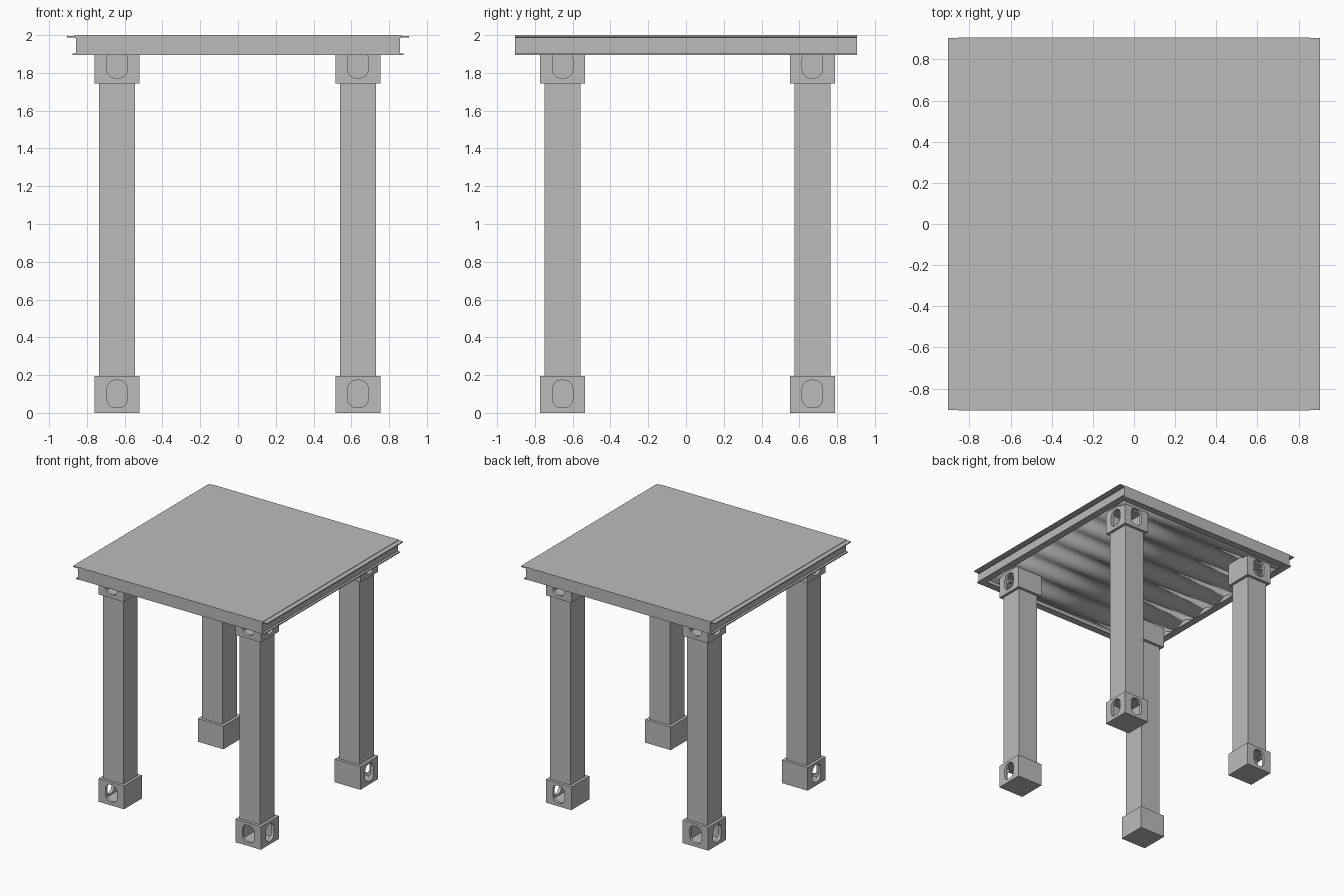
import bpy, bmesh, math
from mathutils import Vector, Matrix

if "Cube" in bpy.data.objects:
    bpy.data.objects.remove(bpy.data.objects["Cube"], do_unlink=True)

steel = bpy.data.materials.new("grey_steel")
steel.use_nodes = True
steel.diffuse_color = (0.5, 0.5, 0.5, 1)
steel.node_tree.nodes["Principled BSDF"].inputs["Base Color"].default_value = (0.5, 0.5, 0.5, 1)


def finish(name, bm):
    bmesh.ops.recalc_face_normals(bm, faces=bm.faces)
    mesh = bpy.data.meshes.new(name)
    bm.to_mesh(mesh)
    bm.free()
    obj = bpy.data.objects.new(name, mesh)
    mesh.materials.append(steel)
    bpy.context.scene.collection.objects.link(obj)
    return obj


def box(name, lo, hi):
    lo, hi = Vector(lo), Vector(hi)
    bm = bmesh.new()
    bmesh.ops.create_cube(bm, size=1)
    for v in bm.verts:
        v.co = Vector(a * b for a, b in zip(v.co, hi - lo)) + (lo + hi) / 2
    return finish(name, bm)


def prism(name, outline, depth, matrix):
    """Extrude a closed 2D outline along its normal, then place it."""
    bm = bmesh.new()
    face = bm.faces.new([bm.verts.new((u, v, 0)) for u, v in outline])
    ext = bmesh.ops.extrude_face_region(bm, geom=[face])["geom"]
    for v in ext:
        if isinstance(v, bmesh.types.BMVert):
            v.co.z += depth
    bm.transform(matrix)
    return finish(name, bm)


def rounded_rect(w, h, r, steps=5):
    pts = []
    for k, (sx, sy) in enumerate([(1, 1), (-1, 1), (-1, -1), (1, -1)]):
        for i in range(steps + 1):
            a = (k + i / steps) * math.pi / 2
            pts.append((sx * (w / 2 - r) + r * math.cos(a), sy * (h / 2 - r) + r * math.sin(a)))
    return pts


def cut(target, cutter):
    mod = target.modifiers.new("cut", "BOOLEAN")
    mod.operation = "DIFFERENCE"
    mod.solver = "EXACT"
    mod.object = cutter
    bpy.context.view_layer.objects.active = target
    bpy.ops.object.modifier_apply(modifier=mod.name)
    bpy.data.objects.remove(cutter, do_unlink=True)


# Hollow corner blocks with an oval opening in each of the two outer faces
HALF, WALL, TALL = 0.119, 0.025, 0.195
hole = rounded_rect(0.108, 0.145, 0.045)


def corner_block(name, x, y, z):
    block = box(name, (x - HALF, y - HALF, z), (x + HALF, y + HALF, z + TALL))
    inner = HALF - WALL
    cut(block, box("cavity", (x - inner, y - inner, z + 0.015),
                   (x + inner, y + inner, z + TALL - 0.015)))
    depth = HALF + 0.02
    for axis in "xy":
        sign = math.copysign(1, x if axis == "x" else y)
        out = Vector((sign, 0, 0)) if axis == "x" else Vector((0, sign, 0))
        up = Vector((0, 0, 1))
        side = up.cross(out)
        m = Matrix((side, up, out)).transposed().to_4x4()
        m.translation = Vector((x, y, z + TALL / 2 + 0.003))
        cut(block, prism("opening", hole, depth, m))


# Four posts
POST = 0.095
for y, row in ((-0.653, "front"), (0.669, "back")):
    for x, side in ((-0.64, "right"), (0.635, "left")):
        name = row + "_" + side
        box(name + "_post", (x - POST, y - POST, TALL), (x + POST, y + POST, 1.745))
        corner_block(name + "_foot_block", x, y, 0)
        corner_block(name + "_head_block", x, y, 1.745)

# Side rails: web with a wide top flange and a narrower bottom flange
for s, side in ((1, "left"), (-1, "right")):
    def rail(part, x0, x1, z0, z1):
        a, b = sorted((s * x0, s * x1))
        box(side + "_rail_" + part, (a, -0.905, z0), (b, 0.905, z1))
    rail("web", 0.845, 0.857, 1.9, 1.99)
    rail("top_flange", 0.80, 0.905, 1.988, 1.996)
    rail("bottom_flange", 0.82, 0.876, 1.895, 1.903)

# End rails
for s, end in ((1, "back"), (-1, "front")):
    a, b = sorted((s * 0.906, s * 0.89))
    box(end + "_rail", (-0.857, a, 1.897), (0.857, b, 1.998))
    a, b = sorted((s * 0.9, s * 0.85))
    box(end + "_rail_bottom_flange", (-0.845, a, 1.896), (0.845, b, 1.903))

# Flat deck on top
box("deck", (-0.865, -0.905, 1.985), (0.865, 0.905, 2.0))

# Corrugated sheet under the deck, ridges running side to side
WAVES, STEPS = 7, 84
bm = bmesh.new()
rows = []
for i in range(STEPS + 1):
    t = i / STEPS
    z = 1.945 + 0.02 * math.cos(t * WAVES * math.tau)
    rows.append([bm.verts.new((x, -0.89 + 1.78 * t, z)) for x in (-0.845, 0.845)])
for (a, b), (c, d) in zip(rows, rows[1:]):
    bm.faces.new((a, b, d, c))
sheet = finish("corrugated_sheet", bm)
for p in sheet.data.polygons:
    p.use_smooth = True
solid = sheet.modifiers.new("thickness", "SOLIDIFY")
solid.thickness = 0.006
